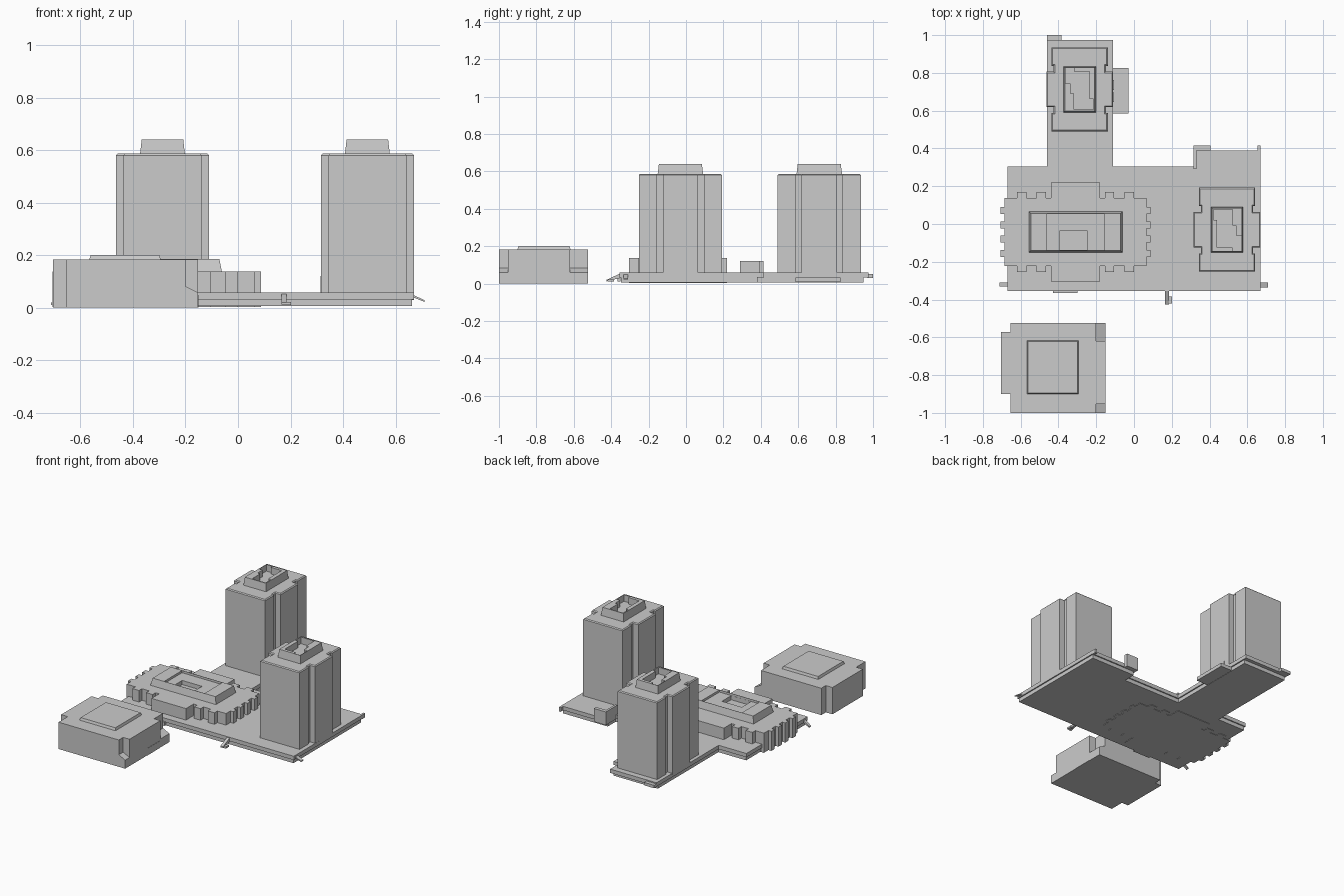
import bpy, bmesh
from mathutils import Vector

if "Cube" in bpy.data.objects:
    bpy.data.objects.remove(bpy.data.objects["Cube"])


def prism(name, pts, z0, z1, chamfer=0.0):
    """Extrude an outline from z0 to z1, with an optional small chamfer round the roof."""
    bm = bmesh.new()
    base = bm.faces.new([bm.verts.new((x, y, z0)) for x, y in pts])
    top = bmesh.ops.extrude_face_region(bm, geom=[base])["geom"]
    for v in top:
        if isinstance(v, bmesh.types.BMVert):
            v.co.z = z1
    bmesh.ops.recalc_face_normals(bm, faces=bm.faces[:])
    if chamfer:
        roof = max(bm.faces, key=lambda f: f.calc_center_median().z)
        bmesh.ops.bevel(bm, geom=list(roof.edges), offset=chamfer, segments=1,
                        affect='EDGES', profile=0.5)
    me = bpy.data.meshes.new(name)
    bm.to_mesh(me)
    bm.free()
    ob = bpy.data.objects.new(name, me)
    bpy.context.collection.objects.link(ob)
    return ob


def rect(x0, x1, y0, y1):
    return [(x0, y0), (x1, y0), (x1, y1), (x0, y1)]


def box(name, x0, x1, y0, y1, z0, z1):
    return prism(name, rect(x0, x1, y0, y1), z0, z1)


def frustum(name, x0, x1, y0, y1, z0, z1, inset):
    ob = box(name, x0, x1, y0, y1, z0, z1)
    cx, cy = (x0 + x1) / 2, (y0 + y1) / 2
    for v in ob.data.vertices:
        if v.co.z > (z0 + z1) / 2:
            v.co.x += inset if v.co.x < cx else -inset
            v.co.y += inset if v.co.y < cy else -inset
    return ob


def wedge(name, profile, axis, a, b):
    """Extrude a (horizontal, z) profile along x or y between a and b."""
    ob = prism(name, profile, a, b)
    for v in ob.data.vertices:
        h, z, t = v.co
        v.co = Vector((t, h, z)) if axis == 'x' else Vector((h, t, z))
    bm = bmesh.new()
    bm.from_mesh(ob.data)
    bmesh.ops.recalc_face_normals(bm, faces=bm.faces[:])
    bm.to_mesh(ob.data)
    bm.free()
    return ob


def cut(ob, cutter):
    mod = ob.modifiers.new("cut", 'BOOLEAN')
    mod.operation = 'DIFFERENCE'
    mod.solver = 'EXACT'
    mod.object = cutter
    bpy.context.view_layer.objects.active = ob
    bpy.ops.object.modifier_apply(modifier=mod.name)
    bpy.data.objects.remove(cutter)


def mirror4(quarter, cx, cy):
    """Complete an outline from its +x +y quarter, listed from the x axis to the y axis."""
    half = quarter + [(-x, y) for x, y in reversed(quarter)]
    full = half + [(x, -y) for x, y in reversed(half)]
    return [(cx + x, cy + y) for x, y in full]


# Two-layer podium with a north wing and a shallow north-east wing
def podium(d, north):
    return [(-.67 + d, -.355 + d), (.67 - d, -.355 + d), (.67 - d, .39 - d), (.315 + d, .39 - d),
            (.315 + d, .305 - d), (-.11 - d, .305 - d), (-.11 - d, north), (-.46 + d, north),
            (-.46 + d, .305 - d), (-.67 + d, .305 - d)]


prism("podium_base", podium(.008, .95), .006, .032)
prism("podium_deck", podium(0, .975), .032, .058)

# Podium edge pieces: side terrace, screen walls, corner blocks
box("side_terrace", -.118, -.03, .585, .825, .008, .032)
prism("screen_wall", [(.315, .29), (.33, .29), (.33, .39), (.405, .39), (.405, .415),
                      (.315, .415)], .03, .12)
box("corner_wall", .655, .67, .385, .415, .03, .058)
box("north_canopy", -.46, -.385, .97, 1.0, .03, .05)
box("front_step", -.43, -.30, -.366, -.35, .01, .035)

# Small sloping canopies and entry ramp
wedge("right_canopy", [(.665, .05), (.665, .04), (.71, .022), (.71, .028)], 'y', -.335, -.31)
wedge("left_canopy", [(-.665, .05), (-.665, .035), (-.712, .01), (-.712, .018)], 'y', -.33, -.31)
wedge("entry_canopy", [(-.35, .055), (-.35, .03), (-.425, .012), (-.425, .02)], 'x', .165, .185)
box("entry_block", .182, .202, -.42, -.385, .01, .022)

# Towers: grooved plan, tapered crown with a stepped recess
recess = [(-.078, .117), (-.03, .117), (-.03, .098), (.054, .098), (.054, -.052), (.074, -.052),
          (.074, -.112), (-.03, -.112), (-.03, -.022), (-.05, -.022), (-.05, .033), (-.078, .033)]
plan = [(.177, .094), (.138, .094), (.138, .125), (.149, .125), (.149, .222)]
for label, cx, cy, s in (("north", -.2875, .7125, 1), ("east", .4925, -.03, -1)):
    prism(label + "_tower", mirror4(plan, cx, cy), .05, .586, .006)
    crown = frustum(label + "_tower_crown", cx - .086, cx + .086, cy - .122, cy + .122,
                    .58, .64, .007)
    pts = [(cx + s * x * .97, cy + s * y * .96) for x, y in recess]
    cut(crown, prism("recess_cutter", pts, .595, .7))
for i, y in enumerate((.645, .71)):
    box(f"tower_door_{i}", -.115, -.106, y, y + .052, .05, .104)

# Low-rise hall with toothed walls
quarter = [(.375, .018), (.397, .018), (.397, .055), (.375, .055), (.375, .096), (.397, .096),
           (.397, .132), (.375, .132), (.375, .18), (.31, .18), (.31, .212), (.26, .212),
           (.26, .18), (.205, .18), (.205, .212), (.157, .212), (.157, .18), (.13, .18),
           (.13, .262)]
prism("hall", mirror4(quarter, -.31, -.042), .003, .137)

# Hall roof: tapered block with a lowered middle and a deep well
roof = frustum("hall_roof", -.557, -.06, -.152, .067, .13, .185, .011)
cut(roof, box("middle_cutter", -.46, -.155, -.139, .054, .17, .25))
cut(roof, box("well_cutter", -.395, -.245, -.138, -.038, .142, .25))

# Separate front block with a stepped west side and notched east corners
front = prism("front_block", [(-.655, -1), (-.152, -1), (-.152, -.523), (-.655, -.523),
                              (-.655, -.572), (-.705, -.572), (-.705, -.90), (-.655, -.90)],
              0, .183)
notch = [(-.2, .25), (-.2, .082), (-.152, .058), (-.1, .032), (-.1, .25)]
for a, b in ((-1.05, -.953), (-.62, -.45)):
    cut(front, wedge("notch_cutter", notch, 'y', a, b))
frustum("front_block_roof", -.567, -.293, -.902, -.617, .18, .2, .006)
box("front_block_dock", -.17, -.15, -.76, -.62, 0, .048)
